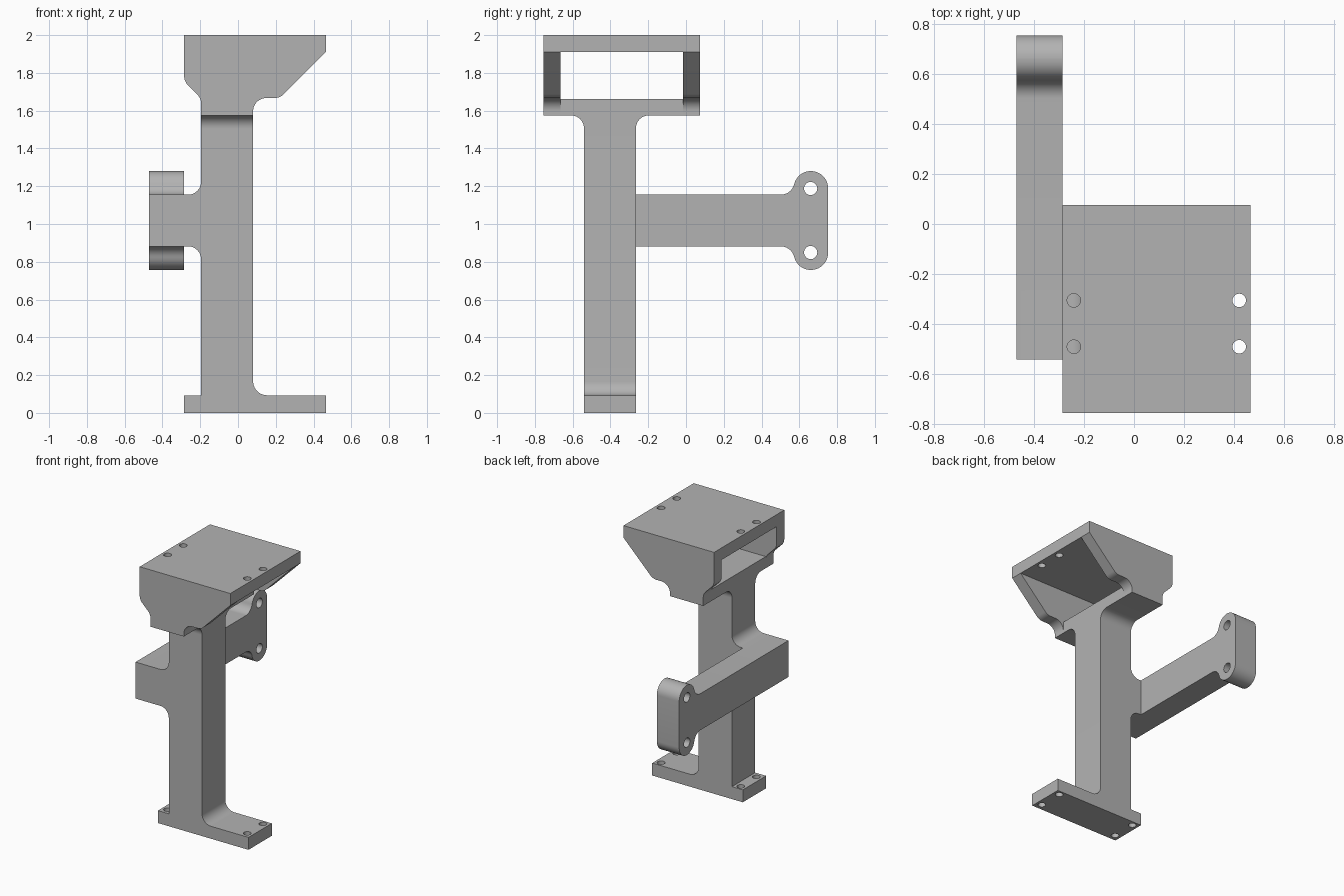
import bpy, bmesh, math
from mathutils import Vector

if "Cube" in bpy.data.objects:
    bpy.data.objects.remove(bpy.data.objects["Cube"])

steel = bpy.data.materials.new("grey_metal")
steel.diffuse_color = (0.45, 0.45, 0.45, 1)
steel.use_nodes = True
steel.node_tree.nodes["Principled BSDF"].inputs["Base Color"].default_value = steel.diffuse_color


def rounded(points, seg=10):
    """Closed outline; a point given as (u, v, r) gets a corner arc of radius r."""
    out = []
    n = len(points)
    for i, p in enumerate(points):
        c = Vector(p[:2])
        if len(p) == 2:
            out.append(c)
            continue
        a = (Vector(points[i - 1][:2]) - c).normalized()
        b = (Vector(points[(i + 1) % n][:2]) - c).normalized()
        half = a.angle(b) / 2
        t = p[2] / math.tan(half)
        centre = c + (a + b).normalized() * (p[2] / math.sin(half))
        s, e = c + a * t - centre, c + b * t - centre
        sweep = s.angle_signed(e)          # clockwise positive
        for k in range(seg + 1):
            th = -sweep * k / seg
            out.append(centre + Vector((s.x * math.cos(th) - s.y * math.sin(th),
                                        s.x * math.sin(th) + s.y * math.cos(th))))
    return out


def circle(u, v, r, n=28):
    return [Vector((u + r * math.cos(2 * math.pi * k / n),
                    v + r * math.sin(2 * math.pi * k / n))) for k in range(n)]


PLANES = {
    "XZ": lambda u, v, d: Vector((u, d, v)),
    "YZ": lambda u, v, d: Vector((d, u, v)),
    "XY": lambda u, v, d: Vector((u, v, d)),
}


def prism(name, plane, outline, d0, d1, holes=()):
    """Extrude an outline with holes from depth d0 to d1."""
    put = PLANES[plane]
    bm = bmesh.new()
    for loop in [rounded(outline)] + [circle(*h) for h in holes]:
        vs = [bm.verts.new(put(p.x, p.y, d0)) for p in loop]
        for i, v in enumerate(vs):
            bm.edges.new((v, vs[(i + 1) % len(vs)]))
    bmesh.ops.remove_doubles(bm, verts=bm.verts[:], dist=0.0005)
    bmesh.ops.triangle_fill(bm, edges=bm.edges[:], use_beauty=True)
    ext = bmesh.ops.extrude_face_region(bm, geom=bm.faces[:])
    moved = [g for g in ext["geom"] if isinstance(g, bmesh.types.BMVert)]
    bmesh.ops.translate(bm, verts=moved, vec=put(0, 0, d1 - d0))
    bmesh.ops.recalc_face_normals(bm, faces=bm.faces[:])
    mesh = bpy.data.meshes.new(name)
    bm.to_mesh(mesh)
    bm.free()
    mesh.materials.append(steel)
    ob = bpy.data.objects.new(name, mesh)
    bpy.context.collection.objects.link(ob)
    bpy.ops.object.select_all(action="DESELECT")
    ob.select_set(True)
    bpy.context.view_layer.objects.active = ob
    bpy.ops.object.shade_smooth_by_angle(angle=math.radians(30))
    return ob


# main dimensions
L, R = -0.285, 0.465          # plate ends in x
CL, CR = -0.195, 0.08         # column sides in x
CF, CB = -0.54, -0.265        # column front and back in y
HF, HB = -0.755, 0.075        # head front and back in y
WALL = 0.09
F = 0.07                      # fillet radius
bolts = [(x, y, 0.027) for x in (-0.24, 0.42) for y in (-0.49, -0.305)]

# foot plate with bolt holes
prism("foot_plate", "XY", [(L, CF), (R, CF), (R, CB), (L, CB)], 0, 0.093, bolts)

# column with the side bracket that carries the arm
prism("column", "XZ", [
    (CL, 0.093), (CR + 0.075, 0.093), (CR, 0.093, 0.0745), (CR, 1.505), (CL, 1.505),
    (CL, 1.155, F), (-0.47, 1.155), (-0.47, 0.882), (CL, 0.882, F)], CF, CB)

# arm with a rounded end pad and two cross holes
upper = [(0.752, 1.28, 0.09), (0.59, 1.28, 0.09), (0.559, 1.155, 0.0745), (CB, 1.155)]
lower = [(u, 2.037 - v, *r) for u, v, *r in reversed(upper)]
prism("arm", "YZ", upper + lower, -0.47, L,
      [(0.66, 1.188, 0.035), (0.66, 0.849, 0.035)])

# flared beam on top of the column
prism("head_beam", "YZ", [
    (CF, 1.505), (CB, 1.505), (CB, 1.575, 0.068), (HB - WALL, 1.575), (HB - WALL, 1.662),
    (HF + WALL, 1.662), (HF + WALL, 1.575), (CF, 1.575, 0.068)], CL, CR)

# front and back side plates of the head
for name, y in (("head_front_wall", HF), ("head_back_wall", HB - WALL)):
    prism(name, "XZ", [
        (CL, 1.575), (CR, 1.575), (CR, 1.667, F), (0.222, 1.667, 0.07), (R, 1.91),
        (L, 1.91), (L, 1.755, 0.07), (CL, 1.665, 0.07)], y, y + WALL)

# top plate with bolt holes
prism("top_plate", "XY", [(L, HF), (R, HF), (R, HB), (L, HB)], 1.91, 2.0, bolts)
